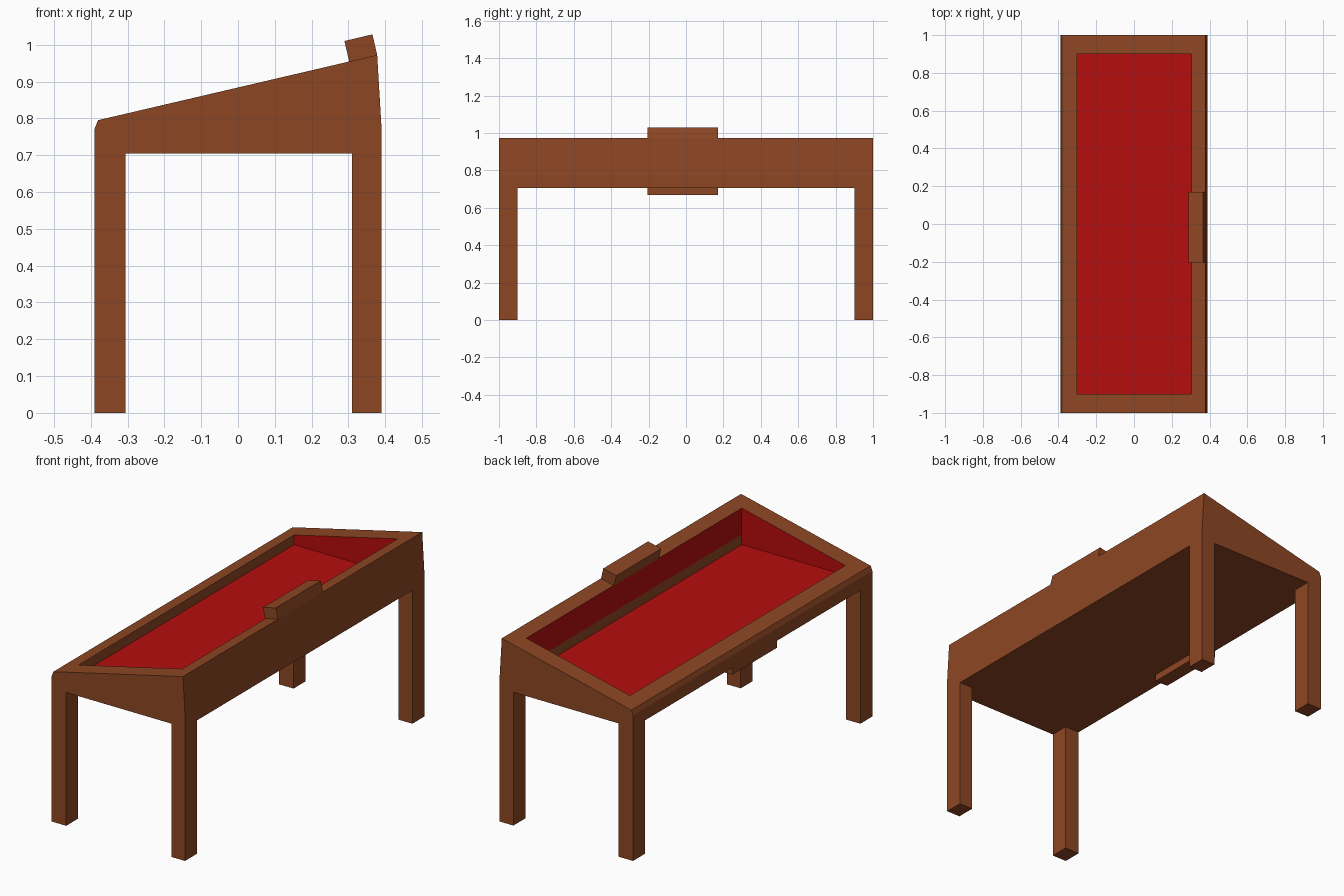
import bpy, bmesh

if "Cube" in bpy.data.objects:
    bpy.data.objects.remove(bpy.data.objects["Cube"])


def material(name, rgb):
    m = bpy.data.materials.new(name)
    m.diffuse_color = (*rgb, 1.0)
    m.use_nodes = True
    m.node_tree.nodes["Principled BSDF"].inputs["Base Color"].default_value = m.diffuse_color
    return m


BROWN = material("brown wood", (0.27, 0.062, 0.017))
RED = material("red lining", (0.47, 0.004, 0.004))


def prism(name, profile, y0, y1):
    """Extrude an (x, z) profile along y."""
    bm = bmesh.new()
    face = bm.faces.new([bm.verts.new((x, y0, z)) for x, z in profile])
    ext = bmesh.ops.extrude_face_region(bm, geom=[face])
    verts = [v for v in ext["geom"] if isinstance(v, bmesh.types.BMVert)]
    bmesh.ops.translate(bm, verts=verts, vec=(0, y1 - y0, 0))
    bmesh.ops.recalc_face_normals(bm, faces=bm.faces)
    me = bpy.data.meshes.new(name)
    bm.to_mesh(me)
    bm.free()
    ob = bpy.data.objects.new(name, me)
    bpy.context.collection.objects.link(ob)
    me.materials.append(BROWN)
    return ob


def rect(x0, x1, z0, z1):
    return [(x0, z0), (x1, z0), (x1, z1), (x0, z1)]


# Sloping case with a lined recess cut into its top
UNDER, FLOOR, STRIP = 0.705, 0.762, 0.815
case = prism("sloping_case", [(-0.39, UNDER), (0.39, UNDER), (0.39, 0.77),
                              (0.378, 0.972), (-0.38, 0.795), (-0.39, 0.77)], -1, 1)
case.data.materials.append(RED)
cutter = prism("recess_cutter", rect(-0.302, 0.304, FLOOR, 1.3), -0.9, 0.9)
cutter.hide_render = True
mod = case.modifiers.new("recess", 'BOOLEAN')
mod.operation = 'DIFFERENCE'
mod.solver = 'EXACT'
mod.object = cutter
bpy.context.view_layer.objects.active = case
bpy.ops.object.modifier_apply(modifier="recess")
bpy.data.objects.remove(cutter)

# Lining: red floor and walls, with a bare wood strip low on the long walls
bm = bmesh.new()
bm.from_mesh(case.data)
bm.normal_update()


def inner_long_walls():
    return [f for f in bm.faces
            if abs(f.normal.x) > 0.99 and abs(f.calc_center_median().x) < 0.35]


tall = [f for f in inner_long_walls() if f.calc_center_median().x > 0]
geom = tall + list({e for f in tall for e in f.edges}) + list({v for f in tall for v in f.verts})
bmesh.ops.bisect_plane(bm, geom=geom, plane_co=(0, 0, STRIP), plane_no=(0, 0, 1))
bm.normal_update()
long_walls = set(inner_long_walls())
for f in bm.faces:
    c = f.calc_center_median()
    floor = f.normal.z > 0.99
    end_wall = abs(f.normal.y) > 0.99 and abs(c.y) < 0.95
    upper_wall = f in long_walls and max(v.co.z for v in f.verts) > STRIP + 0.01
    f.material_index = 1 if floor or end_wall or upper_wall else 0
bm.to_mesh(case.data)
bm.free()

# Four square legs
for end, y0 in (("front", -1.0), ("back", 0.9)):
    for side, x0, x1 in (("left", -0.39, -0.305), ("right", 0.31, 0.39)):
        prism(f"{end}_{side}_leg", rect(x0, x1, 0, UNDER), y0, y0 + 0.1)

# Tilted block on the high edge and small block under the low edge
prism("top_block", [(0.302, 0.954), (0.378, 0.972), (0.365, 1.028), (0.289, 1.01)], -0.205, 0.17)
prism("lower_block", rect(-0.39, -0.315, 0.668, UNDER), -0.205, 0.17)
